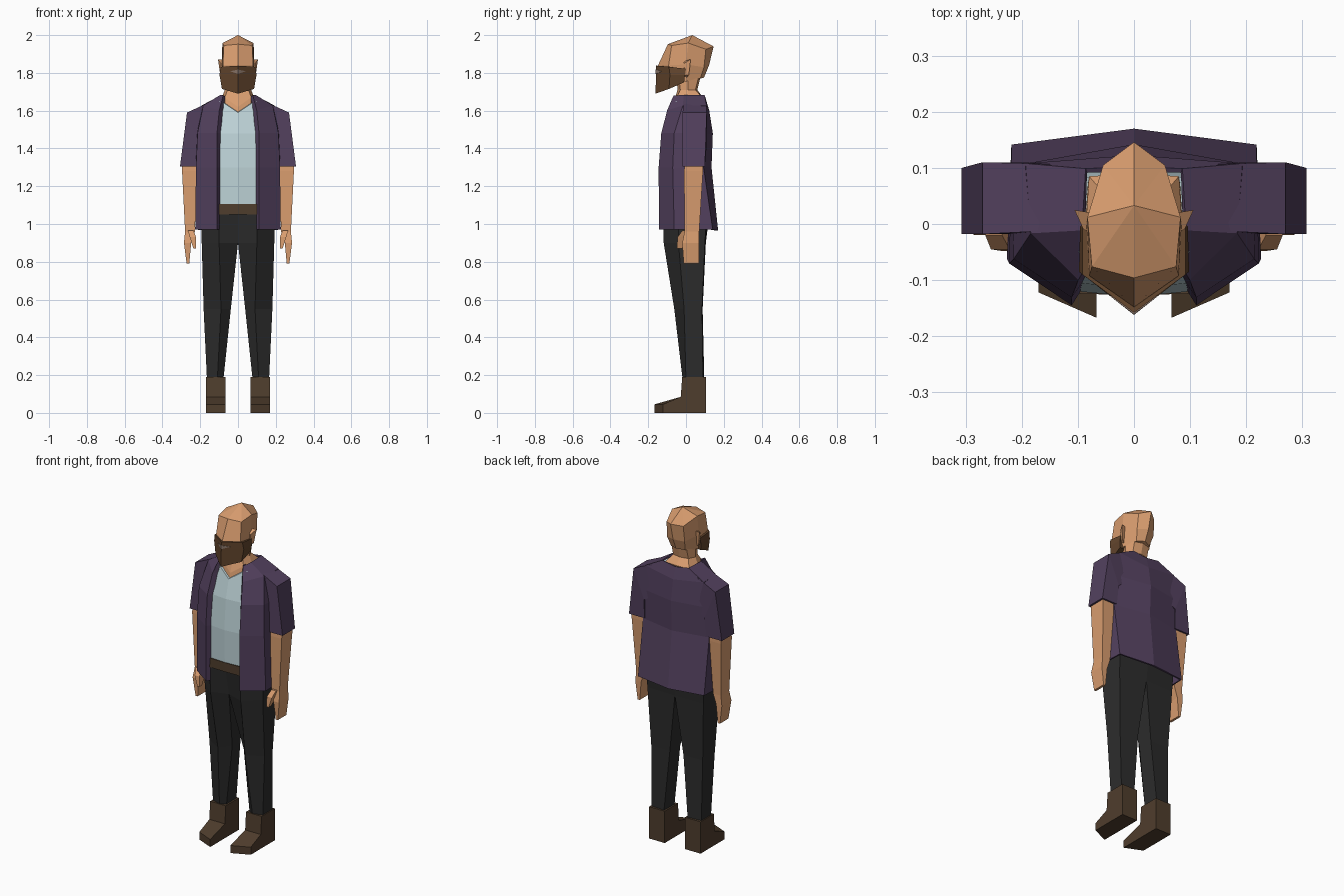
import bpy, bmesh


def material(name, rgb):
    m = bpy.data.materials.new(name)
    m.diffuse_color = (*rgb, 1)
    return m


SKIN = material("skin", (0.70, 0.34, 0.16))
PURPLE = material("purple cloth", (0.086, 0.052, 0.112))
PALE = material("pale blue cloth", (0.52, 0.66, 0.69))
BLACK = material("black cloth", (0.025, 0.025, 0.025))
BROWN = material("brown leather", (0.078, 0.047, 0.026))
BEARD = material("beard brown", (0.125, 0.06, 0.026))
LIP = material("mouth grey", (0.27, 0.19, 0.15))


def loft(name, rings, mat, closed=True, thickness=0):
    """Join rings of points into a flat-shaded skin and mirror it across x = 0."""
    bm = bmesh.new()
    loops = [[bm.verts.new(p) for p in ring] for ring in rings]
    n = len(loops[0])
    for a, b in zip(loops, loops[1:]):
        for i in range(n if closed else n - 1):
            j = (i + 1) % n
            bm.faces.new((a[i], a[j], b[j], b[i]))
    if closed:
        bm.faces.new(loops[0])
        bm.faces.new(loops[-1])
    bmesh.ops.remove_doubles(bm, verts=bm.verts, dist=0.0005)
    bmesh.ops.recalc_face_normals(bm, faces=bm.faces)
    # drop the hidden faces on the centre plane
    inner = [f for f in bm.faces if all(abs(v.co.x) < 1e-4 for v in f.verts)]
    bmesh.ops.delete(bm, geom=inner, context='FACES')
    me = bpy.data.meshes.new(name)
    bm.to_mesh(me)
    bm.free()
    me.materials.append(mat)
    ob = bpy.data.objects.new(name, me)
    bpy.context.collection.objects.link(ob)
    m = ob.modifiers.new("mirror", 'MIRROR')
    m.use_clip = True
    if thickness:
        s = ob.modifiers.new("thickness", 'SOLIDIFY')
        s.thickness = thickness
        s.offset = 0
    return ob


def level(z, *pts):
    return [(x, y, z) for x, y in pts]


def box(z, x0, x1, y0, y1):
    return level(z, (x0, y0), (x1, y0), (x1, y1), (x0, y1))


# boots: side profile spanned from inner to outer side, toe slanted back outside
def boot_side(x, toe):
    return [(x, 0.105, 0), (x, 0.105, 0.19), (x, -0.02, 0.19),
            (x, -0.028, 0.085), (x, toe, 0.045), (x, toe, 0)]


loft("boots", [boot_side(0.067, -0.167), boot_side(0.17, -0.122)], BROWN)

# trousers
loft("trousers", [
    level(0.17, (0.078, 0.0), (0.11, -0.017), (0.164, 0.0), (0.164, 0.09), (0.08, 0.097)),
    level(0.55, (0.038, 0.0), (0.09, -0.062), (0.182, -0.01), (0.17, 0.085), (0.045, 0.088)),
    level(0.90, (0, -0.085), (0.10, -0.118), (0.192, -0.04), (0.185, 0.10), (0, 0.105)),
    level(1.06, (0, -0.118), (0.10, -0.122), (0.195, -0.04), (0.19, 0.11), (0, 0.125)),
], BLACK)

# belt
belt = ((0, -0.127), (0.105, -0.124), (0.2, -0.045), (0.195, 0.10), (0, 0.122))
loft("belt", [level(1.05, *belt), level(1.105, *belt)], BROWN)

# undershirt with a V neck
loft("undershirt", [
    level(1.09, (0, -0.124), (0.10, -0.118), (0.195, -0.04), (0.19, 0.09), (0, 0.115)),
    level(1.30, (0, -0.130), (0.10, -0.120), (0.20, -0.05), (0.20, 0.075), (0, 0.11)),
    level(1.48, (0, -0.115), (0.10, -0.105), (0.20, -0.04), (0.20, 0.08), (0, 0.115)),
    [(0, -0.088, 1.59), (0.09, -0.06, 1.65), (0.13, -0.01, 1.64), (0.13, 0.08, 1.64), (0, 0.09, 1.65)],
], PALE)

# open jacket body: lapel edge round to the centre of the back
loft("jacket", [
    [(0.095, -0.105, 0.97), (0.112, -0.138, 0.97), (0.222, -0.06, 0.97),
     (0.215, 0.138, 0.97), (0, 0.165, 0.965)],
    level(1.30, (0.095, -0.11), (0.112, -0.14), (0.218, -0.068), (0.215, 0.09), (0, 0.13)),
    level(1.48, (0.095, -0.10), (0.112, -0.126), (0.21, -0.06), (0.215, 0.10), (0, 0.137)),
    [(0.085, -0.075, 1.60), (0.10, -0.095, 1.60), (0.18, -0.015, 1.625),
     (0.19, 0.105, 1.625), (0, 0.118, 1.60)],
    [(0.068, -0.035, 1.677), (0.08, -0.062, 1.677), (0.09, -0.01, 1.68),
     (0.085, 0.095, 1.68), (0, 0.098, 1.668)],
], PURPLE, closed=False, thickness=0.01)

# short sleeves
loft("sleeves", [
    [(0.15, -0.015, 1.45), (0.15, -0.012, 1.645), (0.15, 0.107, 1.645), (0.15, 0.107, 1.45)],
    [(0.20, -0.016, 1.42), (0.27, -0.018, 1.59), (0.27, 0.11, 1.59), (0.20, 0.11, 1.42)],
    [(0.205, -0.018, 1.305), (0.307, -0.018, 1.305), (0.307, 0.10, 1.305), (0.205, 0.10, 1.305)],
], PURPLE)

# forearms and hands
loft("arms", [
    box(1.36, 0.218, 0.296, -0.005, 0.09),
    box(1.28, 0.218, 0.296, -0.01, 0.09),
    box(0.96, 0.228, 0.28, -0.008, 0.07),
    box(0.90, 0.248, 0.286, -0.02, 0.07),
    box(0.79, 0.258, 0.272, -0.012, 0.068),
], SKIN)
loft("thumbs", [
    box(0.965, 0.235, 0.265, -0.02, 0.03),
    box(0.93, 0.222, 0.255, -0.045, 0.01),
    box(0.87, 0.222, 0.236, -0.048, -0.022),
], SKIN)

# neck, with the chest skin seen in the V
loft("neck", [
    level(1.55, (0, -0.088), (0.07, -0.07), (0.09, 0.02), (0.08, 0.08), (0, 0.09)),
    [(0, -0.073, 1.62), (0.07, -0.05, 1.67), (0.085, 0.01, 1.67), (0.08, 0.085, 1.67), (0, 0.09, 1.67)],
    level(1.71, (0, -0.045), (0.055, -0.03), (0.07, 0.01), (0.05, 0.05), (0, 0.06)),
    level(1.79, (0, -0.05), (0.05, -0.04), (0.07, 0.01), (0.05, 0.07), (0, 0.08)),
], SKIN)

# head
loft("head", [
    [(0, -0.135, 1.73), (0.075, -0.08, 1.745), (0.075, 0.0, 1.755), (0.045, 0.075, 1.77), (0, 0.095, 1.775)],
    [(0, -0.148, 1.84), (0.08, -0.092, 1.84), (0.085, 0.0, 1.845), (0.058, 0.095, 1.83), (0, 0.122, 1.84)],
    [(0, -0.096, 1.952), (0.075, -0.076, 1.945), (0.083, 0.012, 1.958), (0.055, 0.105, 1.925), (0, 0.146, 1.94)],
    [(0, 0.033, 2.0)] * 5,
], SKIN)

# ears
loft("ears", [
    [(0.075, -0.015, 1.86), (0.075, 0.02, 1.87), (0.075, 0.005, 1.775), (0.075, -0.012, 1.785)],
    [(0.09, -0.01, 1.85), (0.106, 0.025, 1.872), (0.094, 0.015, 1.79), (0.088, -0.008, 1.79)],
], SKIN)

# beard wedge round the jaw
loft("beard", [
    [(0, -0.162, 1.69), (0.085, -0.09, 1.715), (0.09, -0.01, 1.75), (0.06, -0.01, 1.75), (0, -0.05, 1.735)],
    [(0, -0.158, 1.79), (0.098, -0.085, 1.79), (0.096, -0.005, 1.79), (0.06, -0.005, 1.79), (0, -0.05, 1.79)],
    [(0, -0.158, 1.838), (0.092, -0.09, 1.832), (0.092, 0.0, 1.822), (0.06, 0.0, 1.822), (0, -0.05, 1.835)],
], BEARD)

# mouth: thin diamond plate following the wedge
loft("mouth", [
    [(0, -0.154, 1.795), (0.042, -0.122, 1.808), (0, -0.154, 1.818)],
    [(0, -0.161, 1.795), (0.042, -0.129, 1.808), (0, -0.161, 1.818)],
], LIP)
